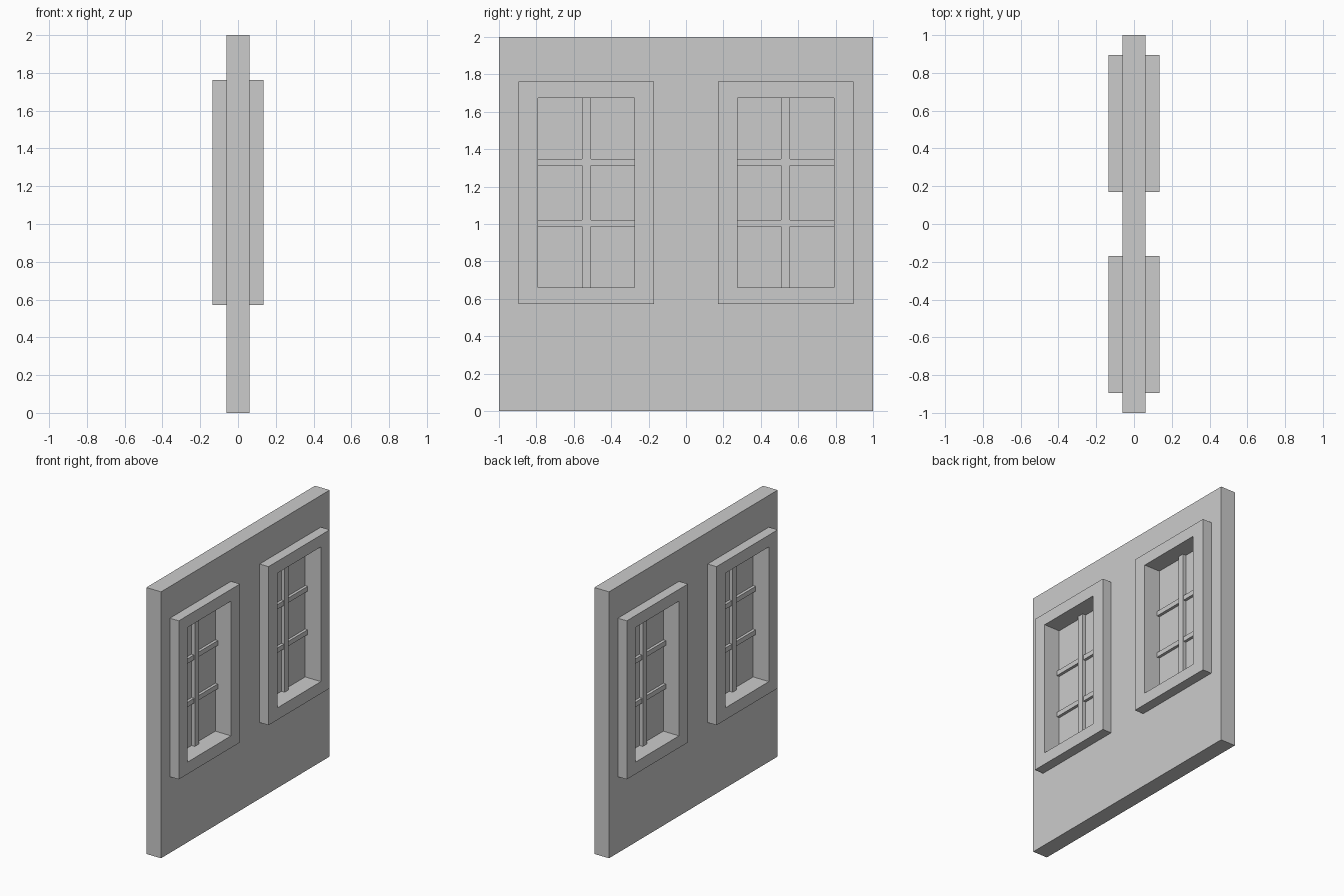
import bpy, bmesh

if "Cube" in bpy.data.objects:
    bpy.data.objects.remove(bpy.data.objects["Cube"])

WALL_T = 0.061                      # half thickness of wall
FRAME_T = 0.135                     # half depth of window frame
OUTER = (0.17, 0.895, 0.572, 1.762)   # frame outer y0, y1, z0, z1
INNER = (0.275, 0.791, 0.662, 1.673)  # frame opening


def finish(name, bm):
    bmesh.ops.recalc_face_normals(bm, faces=bm.faces)
    mesh = bpy.data.meshes.new(name)
    bm.to_mesh(mesh)
    bm.free()
    ob = bpy.data.objects.new(name, mesh)
    bpy.context.collection.objects.link(ob)
    return ob


def box(name, half_x, y0, y1, z0, z1):
    bm = bmesh.new()
    bmesh.ops.create_cube(bm, size=1)
    bmesh.ops.scale(bm, vec=(2 * half_x, y1 - y0, z1 - z0), verts=bm.verts)
    bmesh.ops.translate(bm, vec=(0, (y0 + y1) / 2, (z0 + z1) / 2), verts=bm.verts)
    return finish(name, bm)


def ring(name, half_x, outer, inner):
    bm = bmesh.new()

    def loop(x, r):
        y0, y1, z0, z1 = r
        return [bm.verts.new((x, y, z)) for y, z in
                ((y0, z0), (y1, z0), (y1, z1), (y0, z1))]

    # front outer, front inner, back inner, back outer
    loops = [loop(half_x, outer), loop(half_x, inner),
             loop(-half_x, inner), loop(-half_x, outer)]
    for a, b in zip(loops, loops[1:] + loops[:1]):
        for i in range(4):
            j = (i + 1) % 4
            bm.faces.new((a[i], a[j], b[j], b[i]))
    return finish(name, bm)


def flip(r, s):
    # mirror a rectangle across y = 0 when s is -1
    y0, y1 = sorted((r[0] * s, r[1] * s))
    return (y0, y1, r[2], r[3])


wall = box("wall", WALL_T, -1, 1, 0, 2)

for side, s in (("left", -1), ("right", 1)):
    outer, inner = flip(OUTER, s), flip(INNER, s)

    # hole in the wall
    cutter = box(f"{side}_hole_cutter", 0.3, *outer)
    cutter.hide_render = True
    cutter.hide_set(True)
    mod = wall.modifiers.new(f"{side}_hole", "BOOLEAN")
    mod.operation = "DIFFERENCE"
    mod.solver = "EXACT"
    mod.object = cutter

    # frame and glass
    ring(f"{side}_window_frame", FRAME_T, outer, inner)
    box(f"{side}_window_pane", 0.004, *inner)

    # glazing bars
    mid = (inner[0] + inner[1]) / 2
    box(f"{side}_vertical_bar", 0.031, mid - 0.024, mid + 0.024, inner[2], inner[3])
    for label, z in (("lower", 1.004), ("upper", 1.33)):
        box(f"{side}_{label}_bar", 0.025, inner[0], inner[1], z - 0.018, z + 0.018)
